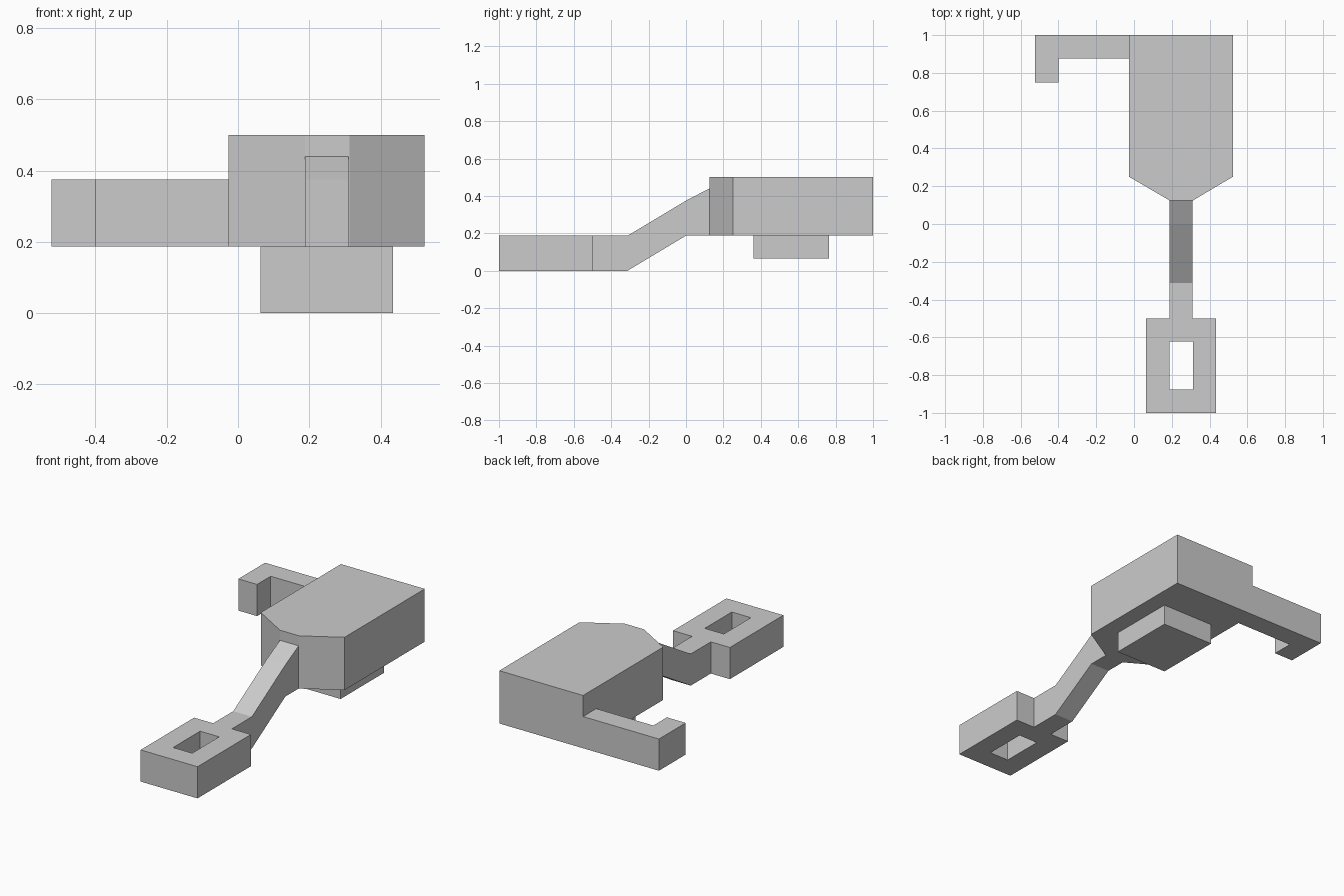
import bpy
import bmesh

if "Cube" in bpy.data.objects:
    bpy.data.objects.remove(bpy.data.objects["Cube"])

grey = bpy.data.materials.new("plain grey")
grey.diffuse_color = (0.6, 0.6, 0.6, 1)
grey.use_nodes = True
grey.node_tree.nodes["Principled BSDF"].inputs["Base Color"].default_value = grey.diffuse_color


def finish(name, bm):
    bmesh.ops.recalc_face_normals(bm, faces=bm.faces)
    mesh = bpy.data.meshes.new(name)
    bm.to_mesh(mesh)
    bm.free()
    mesh.materials.append(grey)
    obj = bpy.data.objects.new(name, mesh)
    bpy.context.collection.objects.link(obj)
    return obj


def prism(name, outline, lo, hi, axis="z"):
    """Extrude an outline along z (xy outline) or along x (yz outline)."""
    bm = bmesh.new()
    place = (lambda a, b, t: (a, b, t)) if axis == "z" else (lambda a, b, t: (t, a, b))
    low = [bm.verts.new(place(a, b, lo)) for a, b in outline]
    high = [bm.verts.new(place(a, b, hi)) for a, b in outline]
    bm.faces.new(low)
    bm.faces.new(high)
    for i in range(len(low)):
        j = (i + 1) % len(low)
        bm.faces.new((low[i], low[j], high[j], high[i]))
    return finish(name, bm)


def rect(x0, x1, y0, y1):
    return [(x0, y0), (x1, y0), (x1, y1), (x0, y1)]


def frame(name, outer, inner, lo, hi):
    """Rectangular plate with a rectangular through hole."""
    bm = bmesh.new()
    ol, il, oh, ih = [[bm.verts.new((x, y, z)) for x, y in ring]
                      for ring, z in ((outer, lo), (inner, lo), (outer, hi), (inner, hi))]
    for a, b in ((ol, il), (oh, ih), (ol, oh), (il, ih)):
        for i in range(4):
            j = (i + 1) % 4
            bm.faces.new((a[i], a[j], b[j], b[i]))
    return finish(name, bm)


# Main body with tapered front
prism("main_body", [(-0.026, 1), (-0.026, 0.25), (0.1875, 0.125), (0.3125, 0.125),
                    (0.523, 0.25), (0.523, 1)], 0.1875, 0.5)

# Block under the body
prism("under_block", rect(0.08, 0.42, 0.36, 0.765), 0.065, 0.1875)

# Side bar with forward hook
prism("hooked_bar", [(-0.026, 1), (-0.523, 1), (-0.523, 0.75), (-0.4, 0.75),
                     (-0.4, 0.877), (-0.026, 0.877)], 0.1875, 0.375)

# Sloped arm from front pad up to the body
prism("sloped_arm", [(-0.5, 0), (-0.3125, 0), (0, 0.1875), (0.125, 0.1875),
                     (0.125, 0.44), (0, 0.375), (-0.3125, 0.1875), (-0.5, 0.1875)],
      0.1875, 0.31, axis="x")

# Front pad with rectangular hole
frame("front_pad", rect(0.0625, 0.435, -1, -0.5), rect(0.1875, 0.3125, -0.875, -0.622),
      0, 0.1875)
